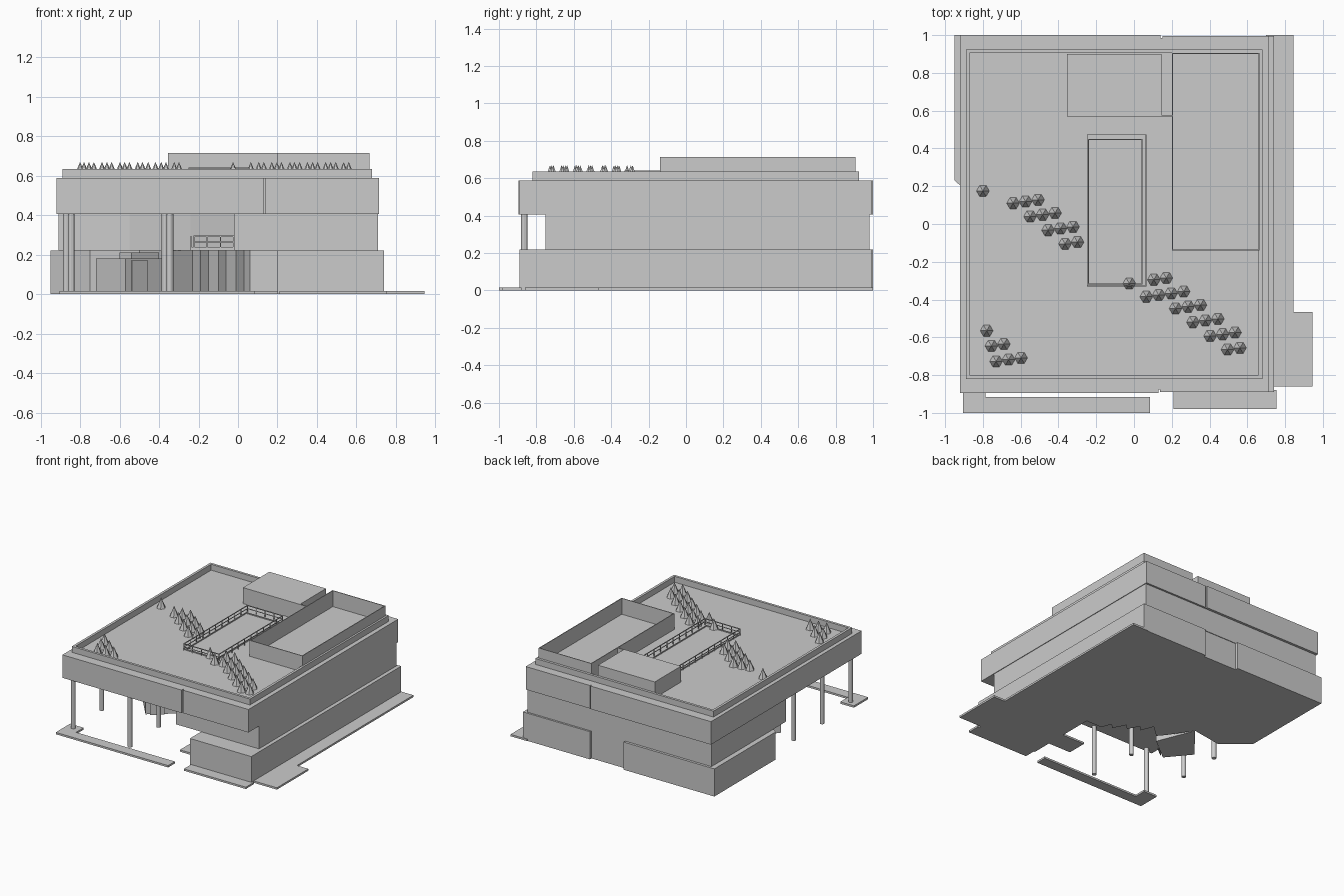
import bpy, bmesh, math

grey = bpy.data.materials.new("plain grey")
grey.diffuse_color = (0.6, 0.6, 0.6, 1)


def finish(name, bm):
    bmesh.ops.recalc_face_normals(bm, faces=bm.faces[:])
    me = bpy.data.meshes.new(name)
    bm.to_mesh(me)
    bm.free()
    me.materials.append(grey)
    ob = bpy.data.objects.new(name, me)
    bpy.context.collection.objects.link(ob)
    return ob


def add_prism(bm, pts, z0, z1):
    """Vertical extrusion of a plan outline."""
    f = bm.faces.new([bm.verts.new((x, y, z0)) for x, y in pts])
    ext = bmesh.ops.extrude_face_region(bm, geom=[f])["geom"]
    for v in ext:
        if isinstance(v, bmesh.types.BMVert):
            v.co.z = z1


def rect(x0, x1, y0, y1):
    return [(x0, y0), (x1, y0), (x1, y1), (x0, y1)]


def prisms(name, items):
    bm = bmesh.new()
    for pts, z0, z1 in items:
        add_prism(bm, pts, z0, z1)
    return finish(name, bm)


def ring(x0, x1, y0, y1, t, z0, z1):
    """Four butted walls around a rectangle."""
    return [(rect(x0, x1, y0, y0 + t), z0, z1),
            (rect(x0, x1, y1 - t, y1), z0, z1),
            (rect(x0, x0 + t, y0 + t, y1 - t), z0, z1),
            (rect(x1 - t, x1, y0 + t, y1 - t), z0, z1)]


# pavements around the building
prisms("side_pavement", [([(0.7, 1), (0.7, -0.86), (0.945, -0.86), (0.945, -0.465),
                           (0.845, -0.465), (0.845, 1)], 0, 0.015)])
prisms("front_pavement", [(rect(0.21, 0.755, -0.98, -0.88), 0, 0.015)])
prisms("corner_pavement", [([(-0.905, -1), (0.085, -1), (0.085, -0.915), (-0.785, -0.915),
                             (-0.785, -0.82), (-0.905, -0.82)], 0, 0.015)])
prisms("door_step", [(rect(0, 0.2, -0.73, -0.57), 0, 0.015)])

# ground floor: sawtooth glazed front, shallow recess in the back wall
prisms("ground_floor", [([
    (-0.95, 1), (-0.95, 0.23), (-0.75, 0.06), (-0.5, 0.1), (-0.38, -0.08),
    (-0.33, -0.14), (-0.23, -0.05), (-0.19, -0.15), (-0.15, -0.11), (-0.1, -0.2),
    (-0.06, -0.16), (-0.01, -0.26), (0.03, -0.22), (0.06, -0.3), (0.2, -0.3),
    (0.2, -0.89), (0.74, -0.89), (0.74, 0.995), (0.15, 0.995), (0.15, 0.975),
    (-0.15, 0.975), (-0.15, 1)], 0, 0.22)])

# angled entrance lobby with a door plate and a canopy
prisms("entrance_lobby", [([(-0.72, -0.17), (-0.57, -0.35), (-0.38, -0.2), (-0.5, 0.1)], 0, 0.18)])
prisms("entrance_canopy", [([(-0.6, -0.22), (-0.54, -0.29), (-0.4, -0.18), (-0.48, 0.05)], 0.18, 0.21)])
prisms("entrance_door", [([(-0.54, -0.334), (-0.46, -0.271), (-0.456, -0.276), (-0.536, -0.339)], 0, 0.17)])

# middle floor
prisms("middle_floor", [([
    (-0.91, 0.98), (-0.91, 0.04), (-0.55, 0.02), (-0.24, -0.16), (-0.02, -0.32),
    (-0.02, -0.75), (0.71, -0.75), (0.71, 0.98)], 0.22, 0.405)])

# terrace with railing
prisms("terrace", [([(-0.24, -0.14), (-0.24, -0.4), (-0.02, -0.4), (-0.02, -0.3)], 0.22, 0.24)])
rail = [(rect(-0.225, -0.02, -0.395, -0.39), z, z + 0.006) for z in (0.262, 0.29)]
rail += [(rect(x, x + 0.005, -0.395, -0.39), 0.24, 0.295) for x in (-0.225, -0.16, -0.09, -0.026)]
rail += [(rect(-0.24, -0.235, -0.4, -0.18), 0.24, 0.295)]
prisms("terrace_railing", rail)

# overhanging upper floor with a joint in front and back
prisms("upper_floor", [([
    (-0.92, 1), (-0.92, -0.895), (0.13, -0.895), (0.13, -0.875), (0.138, -0.875),
    (0.138, -0.89), (0.715, -0.89), (0.715, 0.995), (0.15, 0.995), (0.15, 0.985),
    (0.14, 0.985), (0.14, 1)], 0.405, 0.588)])
prisms("parapet", ring(-0.89, 0.68, -0.82, 0.925, 0.02, 0.588, 0.635))

# roof structures
prisms("roof_enclosure", ring(0.2, 0.665, -0.14, 0.905, 0.006, 0.588, 0.715))
prisms("plant_room", [(rect(-0.355, 0.145, 0.57, 0.9), 0.588, 0.715)])
prisms("link_wall", [(rect(0.145, 0.2, 0.57, 0.578), 0.588, 0.715)])

# roof railing
x0, x1, y0, y1, p = -0.25, 0.065, -0.33, 0.475, 0.005
items = ring(x0, x1, y0, y1, p, 0.636, 0.642) + ring(x0, x1, y0, y1, p, 0.612, 0.616)
for i in range(5):
    x = x0 + (x1 - x0 - p) * i / 4
    items += [(rect(x, x + p, y, y + p), 0.588, 0.636) for y in (y0, y1 - p)]
for i in range(1, 10):
    y = y0 + (y1 - y0 - p) * i / 10
    items += [(rect(x, x + p, y, y + p), 0.588, 0.636) for x in (x0, x1 - p)]
prisms("roof_railing", items)
prisms("skylight_curb", ring(-0.243, 0.045, -0.32, 0.45, 0.006, 0.588, 0.596))

# columns
for x, y in [(-0.845, -0.865), (-0.87, -0.47), (-0.865, -0.12), (-0.345, -0.865), (-0.37, -0.47)]:
    circle = [(x + 0.017 * math.cos(a * math.pi / 6), y + 0.017 * math.sin(a * math.pi / 6))
              for a in range(12)]
    prisms("column", [(circle, 0.0, 0.41)])

# rows of roof trees: start x, start y, count
rows = [(-0.8, 0.175, 1), (-0.64, 0.11, 3), (-0.55, 0.04, 3), (-0.455, -0.033, 3),
        (-0.365, -0.105, 2), (-0.025, -0.315, 1), (0.105, -0.295, 2), (0.065, -0.385, 4),
        (0.22, -0.447, 3), (0.312, -0.52, 3), (0.403, -0.593, 3), (0.495, -0.665, 2),
        (-0.78, -0.565, 1), (-0.755, -0.645, 2), (-0.73, -0.727, 3)]
bm = bmesh.new()
for x, y, n in rows:
    for i in range(n):
        cx, cy = x + 0.066 * i, y + 0.009 * i
        ring_v = [bm.verts.new((cx + 0.034 * math.cos(k * math.pi / 3),
                                cy + 0.034 * math.sin(k * math.pi / 3), 0.588)) for k in range(6)]
        tip = bm.verts.new((cx, cy, 0.67))
        bm.faces.new(ring_v)
        for k in range(6):
            bm.faces.new((ring_v[k], ring_v[(k + 1) % 6], tip))
finish("roof_trees", bm)
